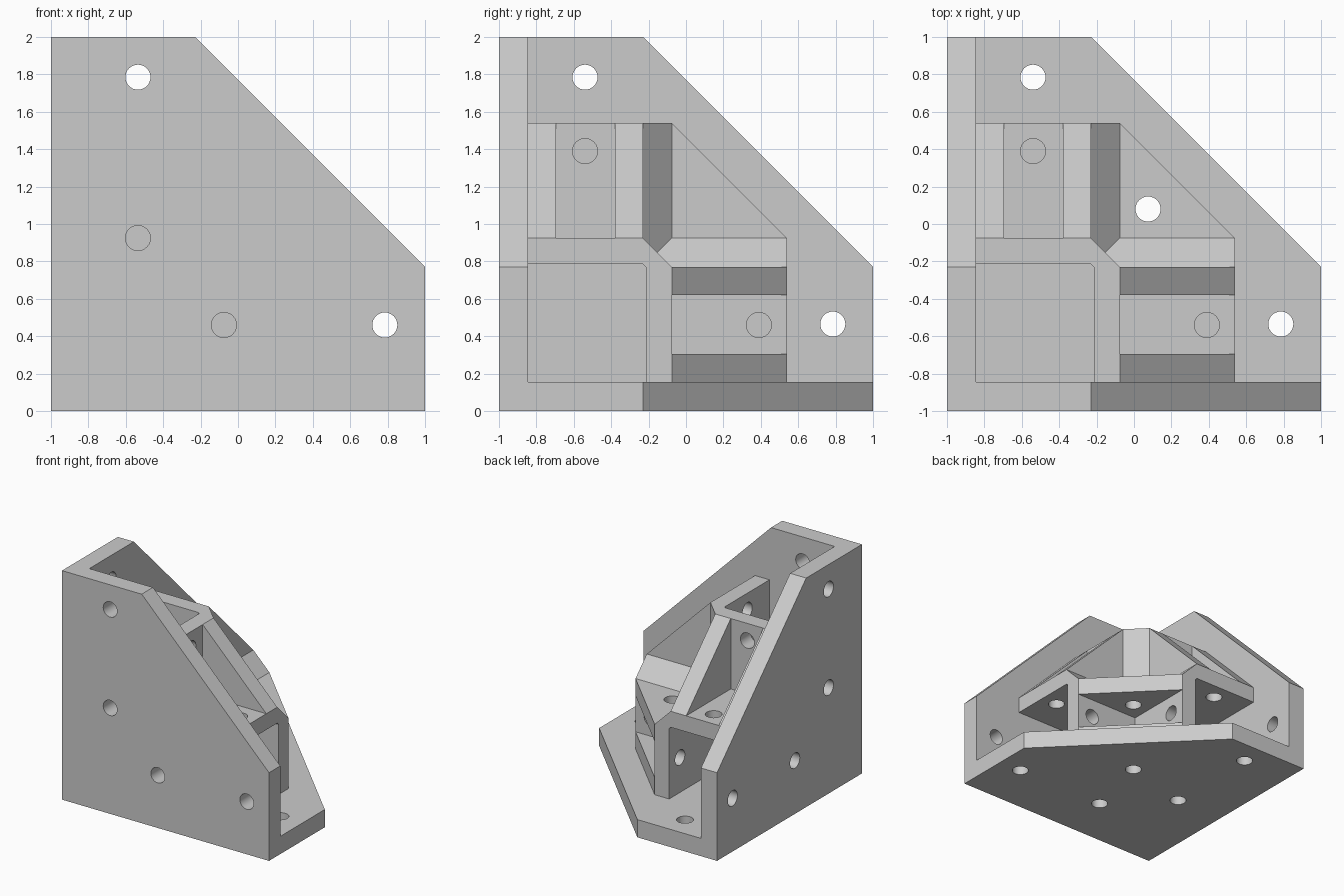
import bpy
import bmesh
import math

cube = bpy.data.objects.get("Cube")
if cube:
    bpy.data.objects.remove(cube, do_unlink=True)

T = 0.155       # plate thickness
FULL = 2.0      # plate length
TUBE = 1.54     # tube length
OUT = 0.925     # tube outer wall
INN = 0.785     # tube inner wall
CH = 0.77       # where the chamfers start
R = 0.067       # hole radius

grey = bpy.data.materials.new("light_grey")
grey.use_nodes = True
grey.diffuse_color = (0.6, 0.6, 0.6, 1)
grey.node_tree.nodes["Principled BSDF"].inputs["Base Color"].default_value = (0.6, 0.6, 0.6, 1)


def prism(name, axis, lo, hi, points):
    """Extrude a profile along an axis; all lengths run from the outer corner."""
    bm = bmesh.new()
    rings = []
    for level in (lo, hi):
        ring = []
        for u, v in points:
            co = [0, 0, 0]
            co[axis], co[(axis + 1) % 3], co[(axis + 2) % 3] = level, u, v
            ring.append(bm.verts.new((co[0] - 1, co[1] - 1, co[2])))
        rings.append(ring)
    bm.faces.new(rings[0])
    bm.faces.new(rings[1])
    n = len(points)
    for i in range(n):
        j = (i + 1) % n
        bm.faces.new((rings[0][i], rings[0][j], rings[1][j], rings[1][i]))
    bmesh.ops.recalc_face_normals(bm, faces=bm.faces)
    mesh = bpy.data.meshes.new(name)
    bm.to_mesh(mesh)
    bm.free()
    obj = bpy.data.objects.new(name, mesh)
    bpy.context.scene.collection.objects.link(obj)
    return obj


def drill(axis, lo, hi, u, v, sides=32):
    """Cylinder used to cut a round hole."""
    ring = [(u + R * math.cos(math.tau * i / sides),
             v + R * math.sin(math.tau * i / sides)) for i in range(sides)]
    return prism("drill", axis, lo, hi, ring)


def finish(obj, joins=(), cuts=()):
    """Join and cut, bake the result, then give it the material and shading."""
    for operation, tools in (("UNION", joins), ("DIFFERENCE", cuts)):
        for tool in tools:
            tool.hide_render = True
            mod = obj.modifiers.new(operation.lower(), "BOOLEAN")
            mod.operation = operation
            mod.solver = "EXACT"
            mod.object = tool
    bpy.context.view_layer.update()
    graph = bpy.context.evaluated_depsgraph_get()
    mesh = bpy.data.meshes.new_from_object(obj.evaluated_get(graph))
    obj.modifiers.clear()
    obj.data = mesh
    for tool in (*joins, *cuts):
        bpy.data.objects.remove(tool, do_unlink=True)
    mesh.materials.clear()
    mesh.materials.append(grey)
    mesh.shade_smooth()
    mesh.set_sharp_from_angle(angle=math.radians(30))


# Three outer plates with clipped corners and mounting holes
plate_holes = [(0.46, 1.785), (0.46, OUT), (OUT, 0.465), (1.785, 0.465)]
plates = [("side_plate", 0, T, T), ("front_plate", 1, T, 0), ("bottom_plate", 2, 0, 0)]
for name, axis, u0, v0 in plates:
    plate = prism(name, axis, 0, T,
                  [(u0, v0), (FULL, v0), (FULL, CH), (CH, FULL), (u0, FULL)])
    holes = plate_holes + ([(1.075, 1.08)] if axis == 2 else [])
    finish(plate, cuts=[drill(axis, -0.1, T + 0.1, u, v) for u, v in holes])

# Three chamfered square tubes meeting in the corner, hollow and drilled
outer = [(T, T), (OUT, T), (OUT, CH), (CH, OUT), (T, OUT)]
inner = [(0.1, 0.1), (INN, 0.1), (INN, CH), (CH, INN), (0.1, INN)]
tubes = [prism("corner_tubes", axis, T, TUBE, outer) for axis in range(3)]
hollows = [prism("hollow", axis, 0.1, TUBE + 0.1, inner) for axis in range(3)]
wall_holes = [drill(axis, 0.7, 1.0, u, v)
              for axis in range(3) for u, v in ((1.39, 0.46), (0.46, 1.39))]
finish(tubes[0], joins=tubes[1:], cuts=hollows + wall_holes)

# Pairs of triangular webs bracing neighbouring tubes
triangle = [(OUT, OUT), (TUBE, OUT), (OUT, TUBE)]
for axis, label in enumerate(("side", "front", "bottom")):
    for place, lo in (("outer", T), ("inner", CH - 0.15)):
        web = prism(f"{label}_{place}_web", axis, lo, lo + 0.15, triangle)
        finish(web, cuts=[drill(axis, 0, 1, 1.075, 1.08)] if axis == 2 else [])
